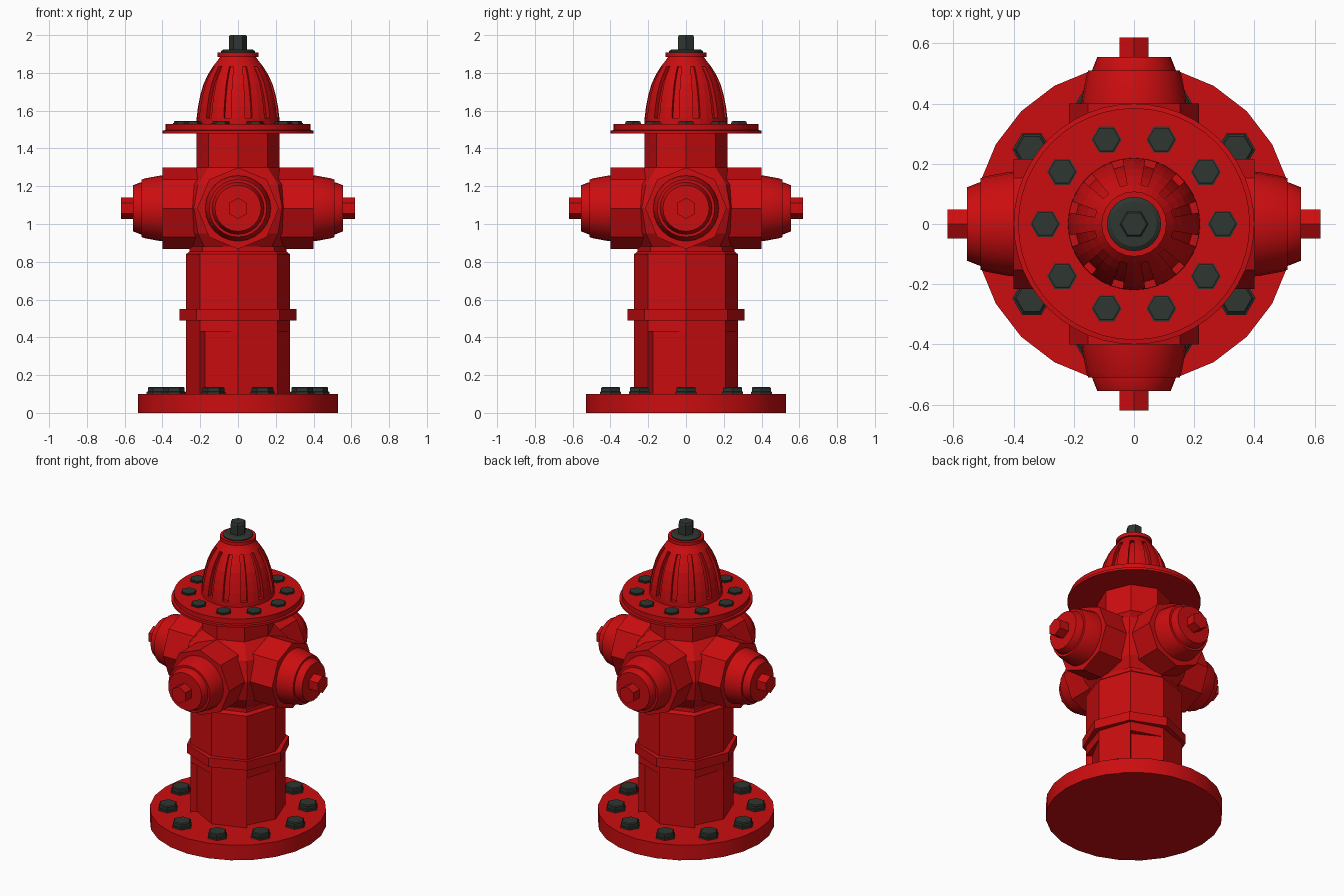
import bpy, bmesh, math
from mathutils import Matrix, Vector

cube = bpy.data.objects.get("Cube")
if cube:
    bpy.data.objects.remove(cube)


def material(name, rgb):
    m = bpy.data.materials.new(name)
    m.use_nodes = True
    m.diffuse_color = (*rgb, 1)
    bsdf = next(n for n in m.node_tree.nodes if n.type == 'BSDF_PRINCIPLED')
    bsdf.inputs["Base Color"].default_value = (*rgb, 1)
    bsdf.inputs["Roughness"].default_value = 0.6
    return m


RED = material("red paint", (0.6, 0.004, 0.005))
DARK = material("dark iron", (0.028, 0.037, 0.03))


def finish(name, bm, mat, smooth):
    bmesh.ops.recalc_face_normals(bm, faces=bm.faces)
    mesh = bpy.data.meshes.new(name)
    bm.to_mesh(mesh)
    bm.free()
    mesh.materials.append(mat)
    ob = bpy.data.objects.new(name, mesh)
    bpy.context.collection.objects.link(ob)
    if smooth:
        bpy.ops.object.select_all(action='DESELECT')
        ob.select_set(True)
        bpy.context.view_layer.objects.active = ob
        bpy.ops.object.shade_smooth_by_angle(angle=math.radians(30))
    return ob


def loft(rings):
    """Skin a stack of rings; returns the bmesh and its wall faces by row."""
    bm = bmesh.new()
    loops = [[bm.verts.new(p) for p in ring] for ring in rings]
    n = len(loops[0])
    rows = [[bm.faces.new((a[i], a[(i + 1) % n], b[(i + 1) % n], b[i]))
             for i in range(n)] for a, b in zip(loops, loops[1:])]
    bm.faces.new(loops[0][::-1])
    bm.faces.new(loops[-1])
    return bm, rows


def polar(r, deg, z):
    a = math.radians(deg)
    return Vector((r * math.cos(a), r * math.sin(a), z))


def turned_rings(profile, sides):
    return [[polar(r, 360 * i / sides, z) for i in range(sides)] for r, z in profile]


def turned(name, profile, sides, mat=RED, smooth=True, matrix=Matrix()):
    bm, _ = loft(turned_rings(profile, sides))
    bm.transform(matrix)
    return finish(name, bm, mat, smooth)


# Base plate
turned("base_plate", [(0.53, 0), (0.53, 0.1)], 24)

# Shaft: the lower half has four wedge-shaped cuts
lower, upper = [], []
for q in range(4):
    a = 90 * q
    lower += [(0.275, a), (0.29, a + 46), (0.25, a + 46)]
    upper += [(0.275, a), (0.29, a + 46)]
bm, _ = loft([[polar(r, a, z) for r, a in lower] for z in (0.1, 0.43)])
finish("lower_shaft", bm, RED, False)
bm, _ = loft([[polar(r * s, a, z) for r, a in upper]
              for s, z in ((1, 0.43), (1, 0.84), (0.93, 0.855), (0.93, 0.88))])
finish("upper_shaft", bm, RED, False)
turned("shaft_band", [(0.31, 0.49), (0.31, 0.55)], 8, smooth=False)

# Faceted body and neck
turned("body_core", [(0.24, 0.86), (0.3, 0.95), (0.33, 1.085), (0.3, 1.21), (0.22, 1.3)],
       8, smooth=False)
turned("neck", [(0.22, 1.28), (0.22, 1.48)], 8, smooth=False)

# Four arms with capped outlets
for q, side in enumerate(("left", "back", "right", "front")):
    m = (Matrix.Rotation(math.radians(90 * q), 4, 'Z') @ Matrix.Translation((0, 0, 1.083))
         @ Matrix.Rotation(math.radians(90), 4, 'Y'))
    turned(side + "_arm", [(0.216, 0), (0.216, 0.4)], 8, smooth=False, matrix=m)
    turned(side + "_outlet", [(0.175, 0.39), (0.172, 0.42), (0.158, 0.495), (0.152, 0.51)],
           24, matrix=m)
    turned(side + "_cap", [(0.138, 0.5), (0.138, 0.515), (0.122, 0.555)], 24, matrix=m)
    turned(side + "_cap_nut", [(0.056, 0.55), (0.056, 0.62)], 6, smooth=False, matrix=m)

# Top flange
turned("top_flange", [(0.4, 1.48), (0.4, 1.495), (0.385, 1.497), (0.385, 1.53)], 48)

# Dome with twelve recessed slots
dome = [(0.22, 1.52), (0.219, 1.56), (0.212, 1.62), (0.2, 1.68), (0.183, 1.74),
        (0.16, 1.79), (0.132, 1.835), (0.108, 1.865), (0.095, 1.885)]
bm, rows = loft(turned_rings(dome, 36))
for i in range(1, 36, 3):
    slot = [row[i] for row in rows[1:6]]
    out = bmesh.ops.extrude_face_region(bm, geom=slot)
    moved = [g for g in out["geom"] if isinstance(g, bmesh.types.BMVert)]
    bmesh.ops.delete(bm, geom=slot, context='FACES_ONLY')
    inward = -polar(0.024, 10 * i + 5, 0)
    bmesh.ops.translate(bm, verts=moved, vec=inward)
finish("dome", bm, RED, False)
turned("dome_collar", [(0.108, 1.885), (0.108, 1.908)], 24)

# Operating nut
turned("nut_washer", [(0.09, 1.905), (0.09, 1.915), (0.075, 1.925)], 24, DARK)
turned("operating_nut", [(0.048, 1.92), (0.048, 1.992), (0.042, 2.0)], 6, DARK, False)

# Bolt circles on the base plate and top flange
for label, radius, z, size, height in (("base", 0.42, 0.1, 0.064, 0.038),
                                       ("flange", 0.295, 1.53, 0.05, 0.014)):
    for i in range(10):
        m = Matrix.Translation(polar(radius, 36 * i, z))
        turned(f"{label}_bolt_{i + 1}",
               [(size, 0), (size, height * 0.3), (size * 0.9, height * 0.35),
                (size * 0.9, height * 0.85), (size * 0.8, height)], 6, DARK, False, m)
